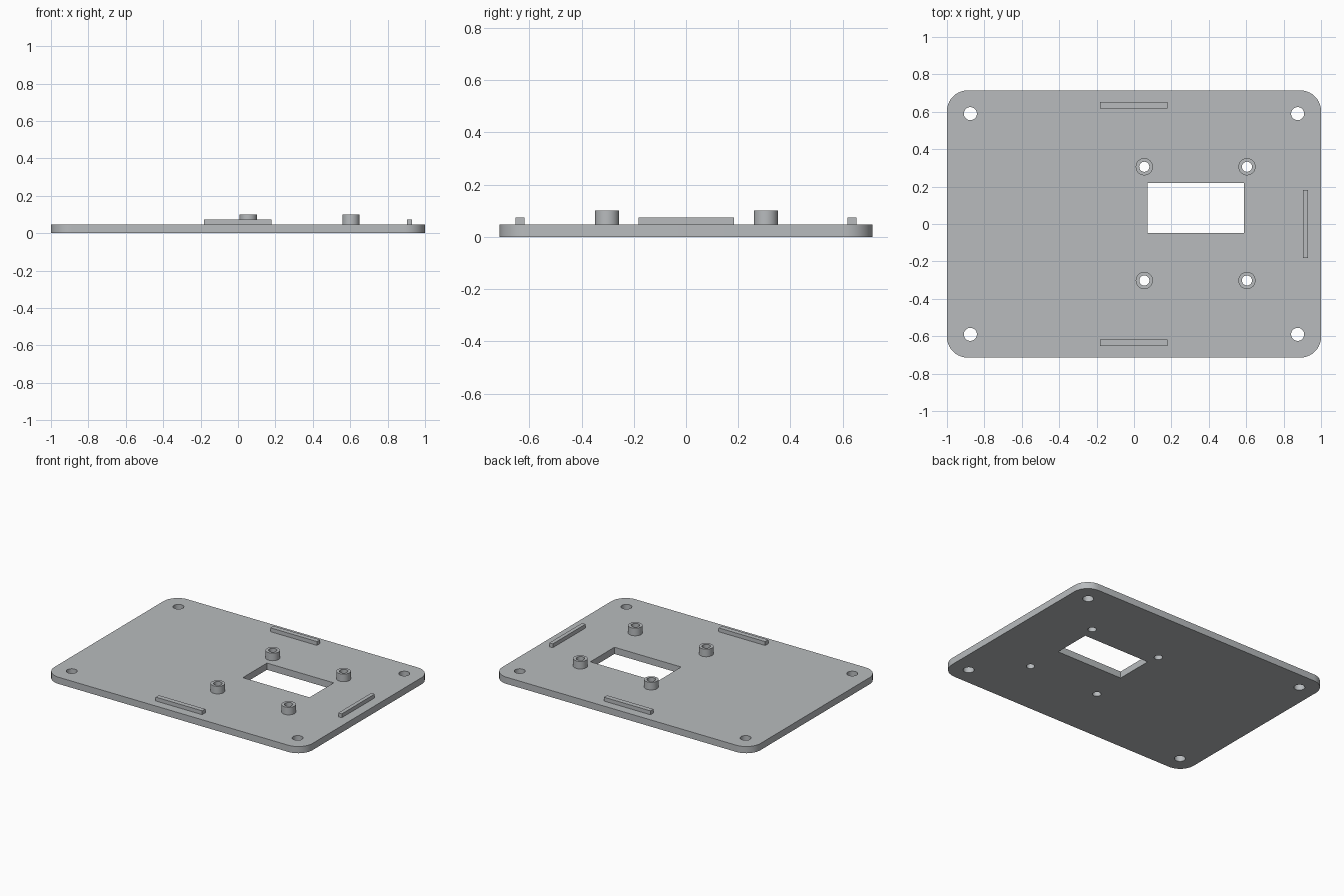
import bpy
import bmesh
from math import cos, sin, pi, radians

cube = bpy.data.objects.get("Cube")
if cube:
    bpy.data.objects.remove(cube, do_unlink=True)

grey = bpy.data.materials.new("light_grey")
grey.use_nodes = True
colour = (0.48, 0.50, 0.515, 1)
grey.diffuse_color = colour
grey.node_tree.nodes["Principled BSDF"].inputs["Base Color"].default_value = colour

THICK = 0.047      # plate thickness
RIB_TOP = 0.074
BOSS_TOP = 0.1
HALF_Y = 0.714
CORNER = 0.11
BOSS_X, BOSS_Y = (0.055, 0.604), (-0.302, 0.306)
BORE = 0.027


def circle(x, y, r, n=32):
    return [(x + r * cos(2 * pi * i / n), y + r * sin(2 * pi * i / n)) for i in range(n)]


def rectangle(x0, x1, y0, y1):
    return [(x0, y0), (x1, y0), (x1, y1), (x0, y1)]


def rounded_rectangle(hx, hy, r, steps=10):
    points = []
    for corner, (sx, sy) in enumerate([(1, 1), (-1, 1), (-1, -1), (1, -1)]):
        for i in range(steps + 1):
            a = pi / 2 * (corner + i / steps)
            points.append((sx * (hx - r) + r * cos(a), sy * (hy - r) + r * sin(a)))
    return points


def prism(name, loops, z0, z1):
    """Solid between two heights; the loops after the first are holes."""
    bm = bmesh.new()
    rims = {z0: [], z1: []}
    for loop in loops:
        low, high = ([bm.verts.new((x, y, z)) for x, y in loop] for z in (z0, z1))
        for i in range(len(loop)):
            j = (i + 1) % len(loop)
            bm.faces.new((low[i], low[j], high[j], high[i]))
            rims[z0].append(bm.edges.get((low[i], low[j])))
            rims[z1].append(bm.edges.get((high[i], high[j])))
    for edges in rims.values():
        bmesh.ops.triangle_fill(bm, use_beauty=True, edges=edges, normal=(0, 0, 1))
    bmesh.ops.recalc_face_normals(bm, faces=bm.faces[:])
    mesh = bpy.data.meshes.new(name)
    bm.to_mesh(mesh)
    bm.free()
    mesh.materials.append(grey)
    obj = bpy.data.objects.new(name, mesh)
    bpy.context.collection.objects.link(obj)
    return obj


# Base plate with corner holes, boss bores and a rectangular window
boss_spots = [(x, y) for x in BOSS_X for y in BOSS_Y]
holes = [circle(x, y, 0.035) for x in (-0.875, 0.875) for y in (-0.59, 0.59)]
holes += [circle(x, y, BORE) for x, y in boss_spots]
holes.append(rectangle(0.071, 0.588, -0.048, 0.219))
parts = [prism("base_plate", [rounded_rectangle(1, HALF_Y, CORNER)] + holes, 0, THICK)]

# Hollow mounting bosses
for i, (x, y) in enumerate(boss_spots):
    parts.append(prism(f"mounting_boss_{i + 1}",
                       [circle(x, y, 0.046), circle(x, y, BORE)], THICK, BOSS_TOP))

# Locating ribs near three edges
ribs = {
    "front_rib": rectangle(-0.181, 0.179, -0.652, -0.618),
    "back_rib": rectangle(-0.181, 0.179, 0.618, 0.652),
    "left_rib": rectangle(0.904, 0.931, -0.181, 0.183),
}
for name, outline in ribs.items():
    parts.append(prism(name, [outline], THICK, RIB_TOP))

# Smooth the round walls, keep the rims sharp
bpy.ops.object.select_all(action="DESELECT")
for part in parts:
    part.select_set(True)
bpy.context.view_layer.objects.active = parts[0]
bpy.ops.object.shade_smooth_by_angle(angle=radians(30))
